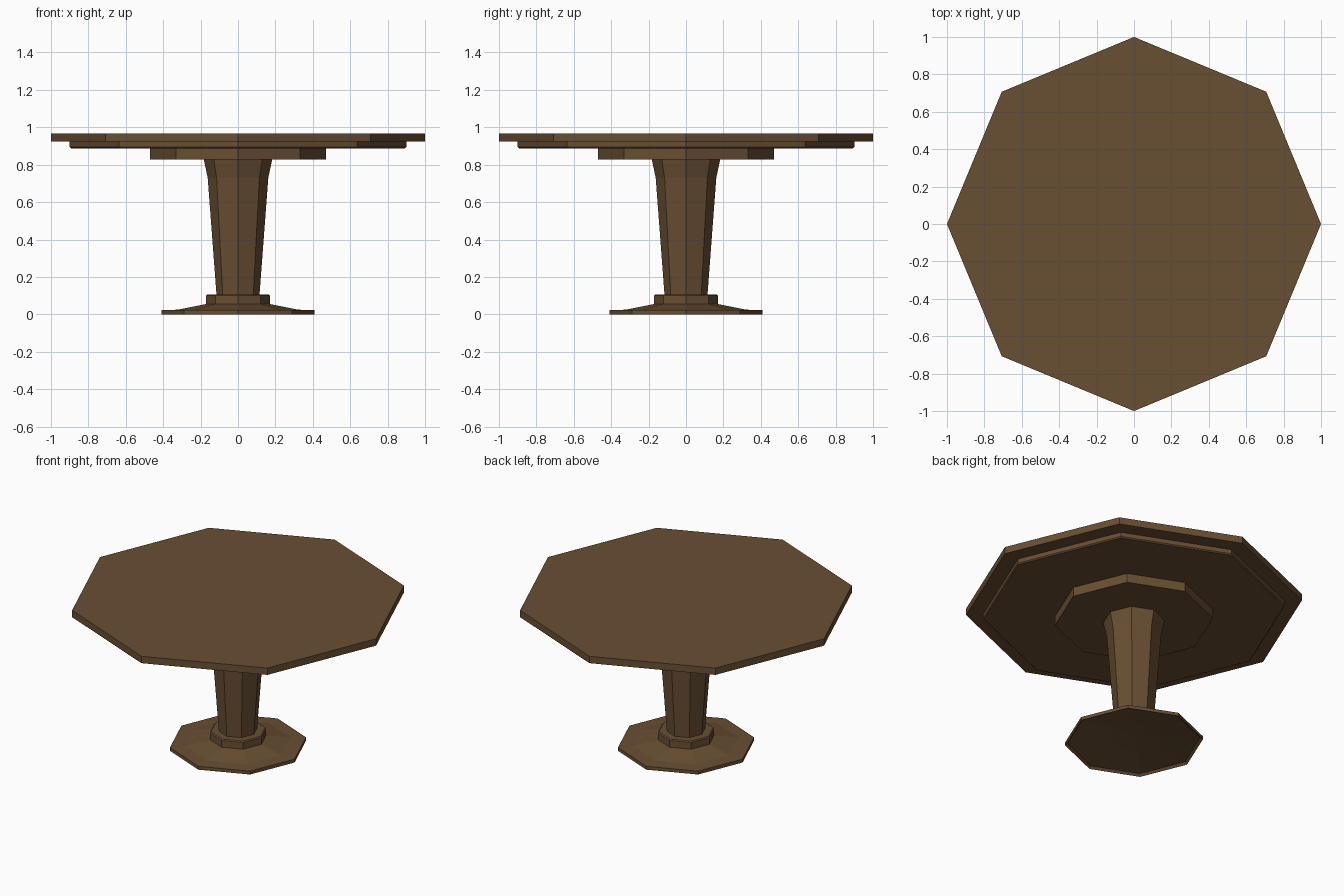
import bpy, bmesh, math

if "Cube" in bpy.data.objects:
    bpy.data.objects.remove(bpy.data.objects["Cube"])

wood = bpy.data.materials.new("dark brown wood")
wood.diffuse_color = (0.14, 0.077, 0.033, 1.0)
wood.use_nodes = True
wood.node_tree.nodes["Principled BSDF"].inputs["Base Color"].default_value = wood.diffuse_color


def octagonal(name, profile, sides=8):
    """Sweep a (radius, height) profile round z with corners on the axes, closing both ends."""
    bm = bmesh.new()
    rings = []
    for r, z in profile:
        if r == 0:
            rings.append([bm.verts.new((0, 0, z))] * sides)
        else:
            rings.append([bm.verts.new((r * math.cos(math.tau * i / sides),
                                        r * math.sin(math.tau * i / sides), z))
                          for i in range(sides)])
    for a, b in zip(rings, rings[1:]):
        for i in range(sides):
            j = (i + 1) % sides
            quad = [a[i], a[j], b[j], b[i]]
            bm.faces.new(list(dict.fromkeys(quad)))
    for (r, z), ring in ((profile[0], rings[0]), (profile[-1], rings[-1])):
        if r > 0:
            bm.faces.new(ring)
    bmesh.ops.recalc_face_normals(bm, faces=bm.faces[:])
    mesh = bpy.data.meshes.new(name)
    bm.to_mesh(mesh)
    bm.free()
    mesh.materials.append(wood)
    obj = bpy.data.objects.new(name, mesh)
    bpy.context.collection.objects.link(obj)
    return obj


# Table top and the two stepped layers under it
octagonal("table_top", [(1.0, 0.923), (1.0, 0.968)])
octagonal("under_top", [(0.893, 0.888), (0.90, 0.895), (0.90, 0.923)])
octagonal("support_block", [(0.47, 0.828), (0.47, 0.888)])

# Tapered column flaring out at its head
octagonal("column", [(0.115, 0.105), (0.162, 0.73), (0.183, 0.828)])

# Foot with collar, sloping flange and dished underside
octagonal("foot", [(0, 0.05), (0.17, 0.04), (0.395, 0.014), (0.41, 0.0),
                   (0.41, 0.022), (0.32, 0.025), (0.17, 0.055),
                   (0.17, 0.1), (0.163, 0.106)])
